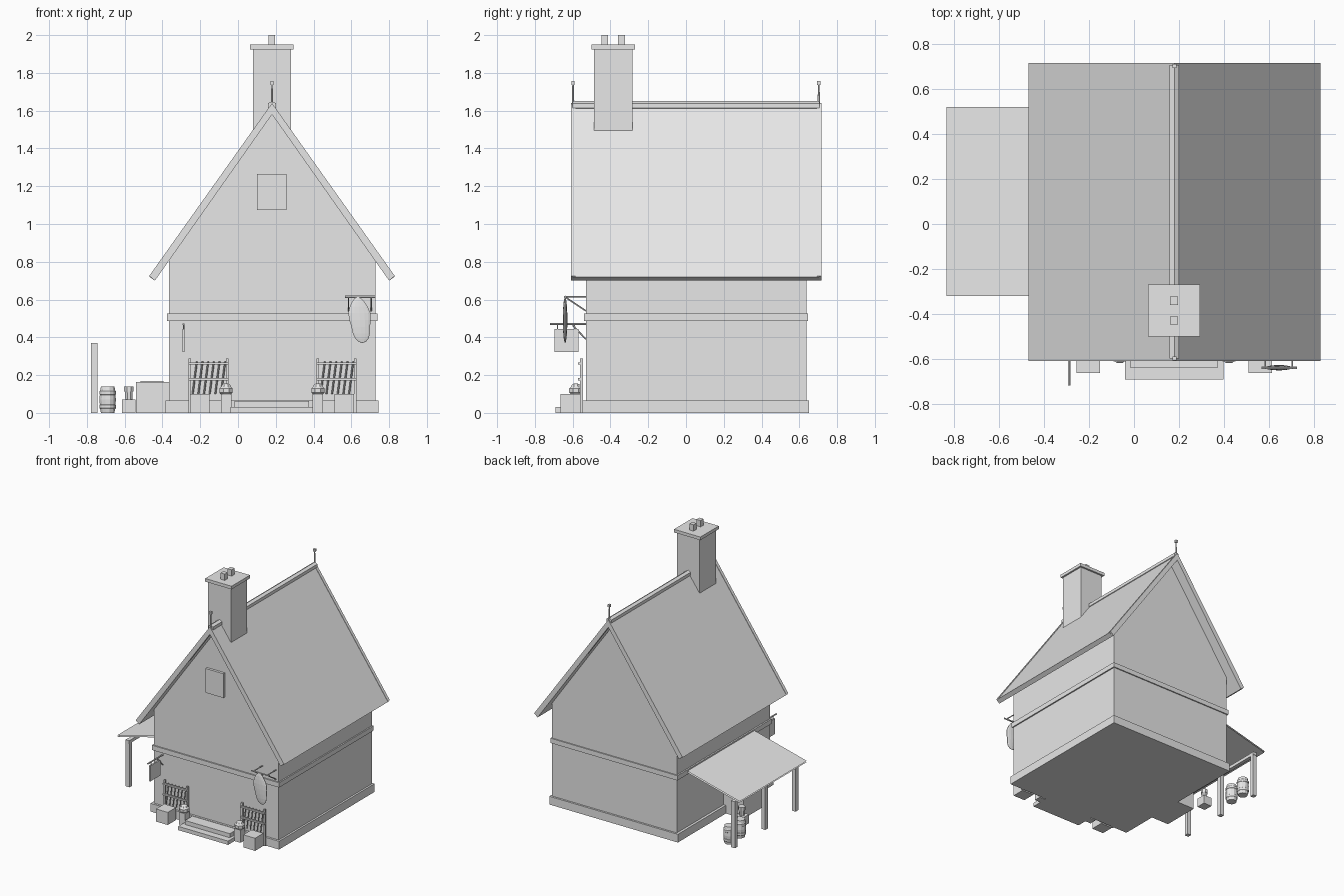
import bpy, bmesh, math
from mathutils import Vector

if "Cube" in bpy.data.objects:
    bpy.data.objects.remove(bpy.data.objects["Cube"])

stone = bpy.data.materials.new("plain_grey")
stone.diffuse_color = (0.8, 0.8, 0.8, 1)
stone.use_nodes = True
stone.node_tree.nodes["Principled BSDF"].inputs["Base Color"].default_value = stone.diffuse_color
C = 0.18  # house centre line in x


def finish(name, bm):
    bmesh.ops.recalc_face_normals(bm, faces=bm.faces)
    me = bpy.data.meshes.new(name)
    bm.to_mesh(me)
    bm.free()
    me.materials.append(stone)
    ob = bpy.data.objects.new(name, me)
    bpy.context.collection.objects.link(ob)
    return ob


def box(name, x0, x1, y0, y1, z0, z1):
    bm = bmesh.new()
    bmesh.ops.create_cube(bm, size=1)
    for v in bm.verts:
        v.co = ((x0 + x1) / 2 + v.co.x * (x1 - x0),
                (y0 + y1) / 2 + v.co.y * (y1 - y0),
                (z0 + z1) / 2 + v.co.z * (z1 - z0))
    return finish(name, bm)


def extrude_y(name, profile, y0, y1):
    """Extrude an (x, z) outline along y."""
    bm = bmesh.new()
    f = bm.faces.new([bm.verts.new((x, y0, z)) for x, z in profile])
    out = bmesh.ops.extrude_face_region(bm, geom=[f])["geom"]
    verts = [g for g in out if isinstance(g, bmesh.types.BMVert)]
    bmesh.ops.translate(bm, verts=verts, vec=(0, y1 - y0, 0))
    return finish(name, bm)


def rod(name, a, b, r, sides=6, r2=None):
    a, b = Vector(a), Vector(b)
    bm = bmesh.new()
    bmesh.ops.create_cone(bm, cap_ends=True, segments=sides, radius1=r,
                          radius2=r if r2 is None else r2, depth=(b - a).length)
    ob = finish(name, bm)
    ob.location = (a + b) / 2
    ob.rotation_euler = (b - a).to_track_quat('Z', 'Y').to_euler()
    return ob


def lathe(name, cx, cy, profile, sides):
    """Turn an (r, z) profile about a vertical axis."""
    bm = bmesh.new()
    rings = [[bm.verts.new((cx + r * math.cos(2 * math.pi * (i + .5) / sides),
                            cy + r * math.sin(2 * math.pi * (i + .5) / sides), z))
              for i in range(sides)] for r, z in profile]
    for lo, hi in zip(rings, rings[1:]):
        for i in range(sides):
            j = (i + 1) % sides
            bm.faces.new((lo[i], lo[j], hi[j], hi[i]))
    bm.faces.new(rings[0][::-1])
    bm.faces.new(rings[-1])
    return finish(name, bm)


# house body, plinth and wall band
extrude_y("house_walls", [(-.365, 0), (.728, 0), (.728, .81), (C, 1.58), (-.365, .81)], -.53, .637)
box("plinth", -.385, .743, -.547, .652, 0, .065)
box("wall_band", -.377, .738, -.54, .646, .487, .525)
box("attic_shutter", .10, .258, -.55, -.53, 1.073, 1.265)


# roof, barge boards, ridge
def chevron(lift):
    eave, apex, low = .65, 1.635 + lift, .72 + lift
    t = .05 + lift * 2
    return [(C - eave, low), (C, apex), (C + eave, low), (C + eave - .03, low - .02 - lift),
            (C, apex - t), (C - eave + .03, low - .02 - lift)]


extrude_y("roof", chevron(0), -.60, .705)
extrude_y("barge_board_front", chevron(.005), -.61, -.585)
extrude_y("barge_board_back", chevron(.005), .693, .717)
rod("ridge_cap", (C, -.60, 1.627), (C, .708, 1.627), .024)
for y, side in ((-.598, "front"), (.703, "back")):
    rod("finial_pole_" + side, (C, y, 1.63), (C, y, 1.74), .007, 6, .004)
    box("finial_top_" + side, C - .009, C + .009, y - .009, y + .009, 1.737, 1.757)

# chimney
box("chimney_stack", .08, .28, -.488, -.284, 1.44, 1.925)
box("chimney_cap", .063, .294, -.501, -.27, 1.925, 1.95)
for y in (-.43, -.342):
    box("chimney_pot", .161, .197, y - .018, y + .018, 1.95, 2.0)

# lean-to roof: two thin sheets without a rim
bm = bmesh.new()
bm.faces.new([bm.verts.new(p) for p in ((-.365, -.32, .505), (-.365, .522, .505),
                                        (-.833, .522, .385), (-.833, -.32, .385))])
lean = finish("lean_to_roof", bm)
mod = lean.modifiers.new("sheets", 'SOLIDIFY')
mod.thickness = .012
mod.offset = -1
mod.use_rim = False
for y in (-.28, .10, .48):
    box("lean_to_post", -.777, -.744, y - .017, y + .017, 0, .37)
box("lean_to_beam", -.775, -.746, -.30, .50, .345, .37)

# stores under the lean-to
for y in (.31, .44):
    lathe("barrel", -.69, y, [(.037, 0), (.041, .02), (.045, .025), (.045, .042), (.043, .044),
                              (.045, .07), (.043, .096), (.045, .098), (.045, .115),
                              (.041, .12), (.037, .14)], 12)
box("small_crate", -.615, -.543, .09, .165, 0, .07)
lathe("bucket", -.578, .127, [(.02, .07), (.022, .112), (.027, .112), (.027, .14)], 8)
box("store_chest", -.54, -.365, -.25, .05, 0, .163)
box("store_chest_lid", -.515, -.395, -.23, .03, .163, .17)

# front steps
box("lower_step", -.04, .398, -.692, -.54, 0, .03)
box("upper_step", -.018, .375, -.638, -.54, .03, .062)

# trellis, crate and lantern pot on each side of the steps
for side, tag in ((-1, "left"), (1, "right")):
    cx = C + .003 + side * .339
    x0, x1 = cx - .106, cx + .106
    for x in (x0 + .007, x1 - .007):
        box("trellis_post_" + tag, x - .007, x + .007, -.56, -.545, 0, .288)
    for z in (.178, .262):
        box("trellis_rail_" + tag, x0, x1, -.572, -.558, z - .006, z + .006)
    for i in range(6):
        x = x0 + .022 + i * .03
        rod("trellis_slat_" + tag, (x, -.557, .10), (x + .022, -.557, .272), .0045, 4)
    bx = C + side * .383
    box("front_crate_" + tag, bx - .052, bx + .052, -.664, -.56, 0, .10)
    px = C + side * .243
    box("pot_stand_" + tag, px - .028, px + .028, -.612, -.556, 0, .10)
    lathe("pot_" + tag, px, -.583, [(.03, .10), (.038, .108), (.038, .13), (.029, .138),
                                    (.022, .15), (.012, .155)], 8)

# hanging sign on the left
sx = -.288
rod("sign_arm", (sx, -.72, .47), (sx, -.53, .47), .006)
rod("sign_brace", (sx, -.60, .465), (sx, -.53, .39), .004)
for y in (-.68, -.59):
    rod("sign_hanger", (sx, y, .44), (sx, y, .47), .003)
box("sign_board", sx - .006, sx + .006, -.695, -.57, .322, .445)

# drying rod with a hanging net on the right
for x in (.585, .705):
    rod("net_arm", (x, -.645, .615), (x, -.53, .615), .0045)
    rod("net_brace", (x, -.635, .61), (x, -.53, .54), .004)
rod("net_rod", (.567, -.64, .615), (.727, -.64, .615), .006)
bm = bmesh.new()
bmesh.ops.create_uvsphere(bm, u_segments=14, v_segments=10, radius=1)
for v in bm.verts:
    x, y, z = v.co
    wide = .058 + .005 * math.sin(5 * z)
    v.co = (.646 + wide * x - .012 * z, -.64 + .012 * y, .492 + .122 * z)
finish("hanging_net", bm)
